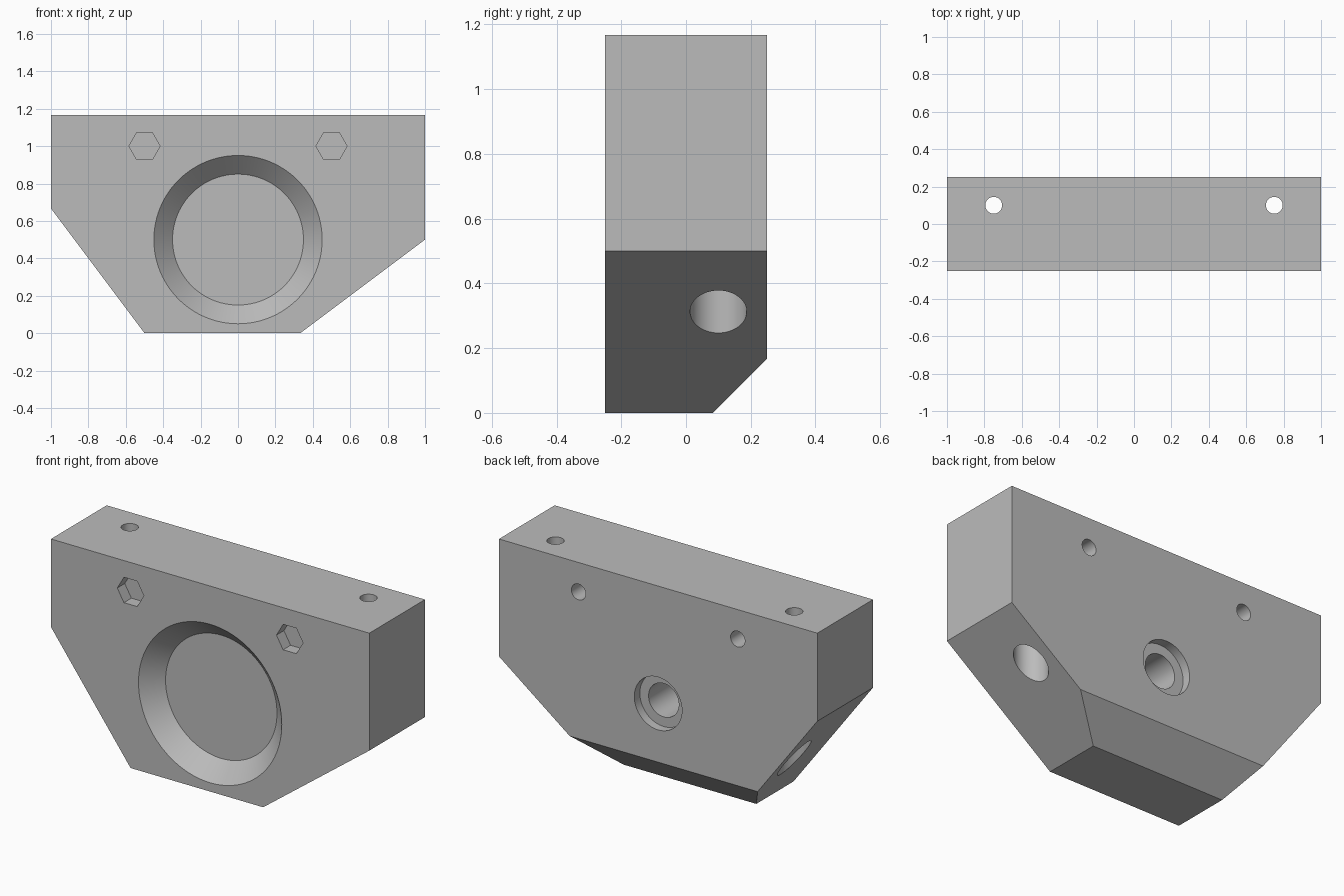
import bpy
import bmesh
from math import cos, sin, tau

cube = bpy.data.objects.get("Cube")
if cube:
    bpy.data.objects.remove(cube, do_unlink=True)

HALF_DEPTH = 0.25
HEIGHT = 1.167

grey = bpy.data.materials.new("plain grey")
grey.use_nodes = True
grey.diffuse_color = (0.5, 0.5, 0.5, 1)
grey.node_tree.nodes["Principled BSDF"].inputs["Base Color"].default_value = (0.5, 0.5, 0.5, 1)


def make_object(name, bm):
    bmesh.ops.recalc_face_normals(bm, faces=bm.faces)
    mesh = bpy.data.meshes.new(name)
    bm.to_mesh(mesh)
    bm.free()
    mesh.materials.append(grey)
    obj = bpy.data.objects.new(name, mesh)
    bpy.context.collection.objects.link(obj)
    return obj


def loft(name, ring_a, ring_b):
    """Closed solid between two matching rings of points."""
    bm = bmesh.new()
    a = [bm.verts.new(p) for p in ring_a]
    b = [bm.verts.new(p) for p in ring_b]
    bm.faces.new(a)
    bm.faces.new(b)
    for i in range(len(a)):
        j = (i + 1) % len(a)
        bm.faces.new((a[i], a[j], b[j], b[i]))
    return name, bm


def ring(axis, u, v, t, radius, sides):
    """Circle about the y or z axis, first corner pointing along x."""
    points = []
    for i in range(sides):
        c, s = radius * cos(tau * i / sides), radius * sin(tau * i / sides)
        points.append((u + c, t, v + s) if axis == "y" else (u + c, v + s, t))
    return points


# Mounting block: angled front outline pushed through the depth
outline = [(-1, HEIGHT), (1, HEIGHT), (1, 0.5), (0.333, 0), (-0.5, 0), (-1, 0.667)]
name, bm = loft("mounting_block",
                [(x, -HALF_DEPTH, z) for x, z in outline],
                [(x, HALF_DEPTH, z) for x, z in outline])

# Bevel along the lower back edge
bmesh.ops.bisect_plane(bm, geom=bm.verts[:] + bm.edges[:] + bm.faces[:],
                       plane_co=(0, HALF_DEPTH, 0.167), plane_no=(0, 1, -1),
                       clear_outer=True)
bmesh.ops.holes_fill(bm, edges=[e for e in bm.edges if e.is_boundary], sides=0)
block = make_object(name, bm)


def drill(name, axis, u, v, start, end, r_start, r_end=None, sides=64):
    """Subtract a round, tapered or hexagonal hole from the block."""
    r_end = r_start if r_end is None else r_end
    cutter = make_object(*loft(name, ring(axis, u, v, start, r_start, sides),
                               ring(axis, u, v, end, r_end, sides)))
    cutter.hide_render = True
    mod = block.modifiers.new(name, "BOOLEAN")
    mod.operation = "DIFFERENCE"
    mod.solver = "EXACT"
    mod.object = cutter
    bpy.context.view_layer.objects.active = block
    bpy.ops.object.modifier_apply(modifier=mod.name)
    bpy.data.objects.remove(cutter, do_unlink=True)


# Tapered round recess in the front
drill("front_recess", "y", 0, 0.5, -0.3, -0.15, 0.5, 0.35, sides=96)

# Stepped blind hole in the back
drill("back_counterbore", "y", 0, 0.5, 0.3, 0.2, 0.15)
drill("back_bore", "y", 0, 0.5, 0.3, -0.14, 0.095)

for side in (-1, 1):
    # Nut pocket in front, blind screw hole behind it
    drill("nut_pocket", "y", side * 0.5, 1.0, -0.3, -0.183, 0.0833, sides=6)
    drill("screw_hole", "y", side * 0.5, 1.0, 0.3, -0.173, 0.045, sides=32)
    # Vertical bolt hole with a wide bore from the sloped underside
    drill("bolt_hole", "z", side * 0.75, 0.1, -0.1, 1.3, 0.045, sides=32)
    drill("bolt_head_bore", "z", side * 0.75, 0.1, -0.1, 0.833, 0.0875, sides=48)

# Smooth hole walls, crisp edges
bpy.ops.object.select_all(action="DESELECT")
block.select_set(True)
bpy.context.view_layer.objects.active = block
bpy.ops.object.shade_smooth_by_angle(angle=0.5)
